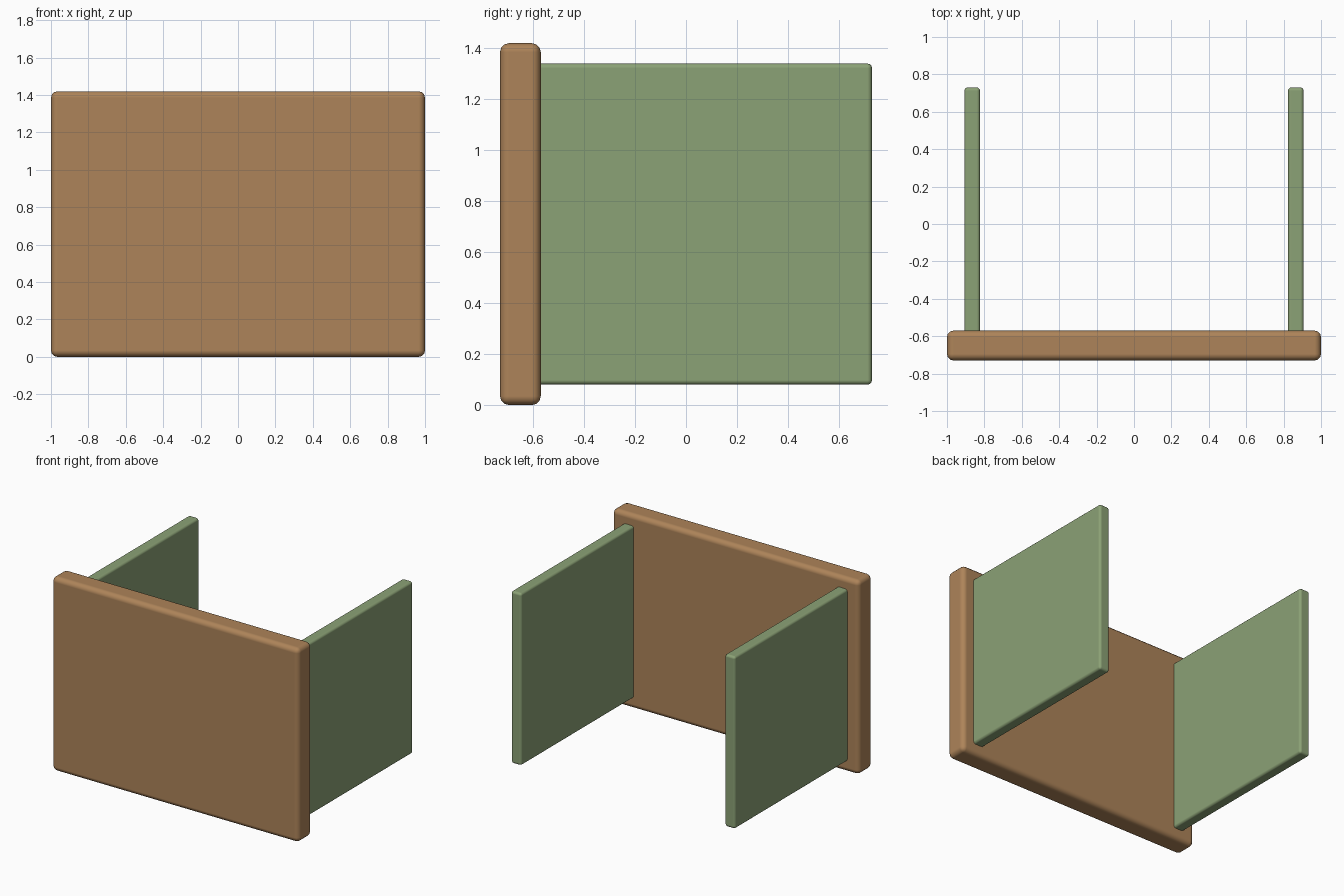
import bpy

if "Cube" in bpy.data.objects:
    bpy.data.objects.remove(bpy.data.objects["Cube"])


def material(name, color):
    mat = bpy.data.materials.new(name)
    mat.diffuse_color = color
    mat.use_nodes = True
    mat.node_tree.nodes["Principled BSDF"].inputs["Base Color"].default_value = mat.diffuse_color
    return mat


def panel(name, low, high, bevel, mat):
    """Rounded board spanning two opposite corners."""
    center = [(a + b) / 2 for a, b in zip(low, high)]
    bpy.ops.mesh.primitive_cube_add(size=1, location=center)
    obj = bpy.context.object
    obj.name = name
    obj.scale = [b - a for a, b in zip(low, high)]
    bpy.ops.object.transform_apply(location=False, rotation=False, scale=True)
    bpy.ops.object.shade_smooth_by_angle()
    mod = obj.modifiers.new("rounded_edges", 'BEVEL')
    mod.width = bevel
    mod.segments = 3
    mod.harden_normals = True
    obj.data.materials.append(mat)
    return obj


wood = material("brown_wood", (0.42, 0.23, 0.10, 1))
green = material("green_paint", (0.26, 0.36, 0.18, 1))

# Broad front board
panel("front_board", (-1, -0.73, 0), (1, -0.57, 1.42), 0.035, wood)

# Thin side boards, tucked into the front board
for name, x in (("left_side_board", -0.865), ("right_side_board", 0.865)):
    panel(name, (x - 0.042, -0.62, 0.08), (x + 0.042, 0.73, 1.34), 0.018, green)
